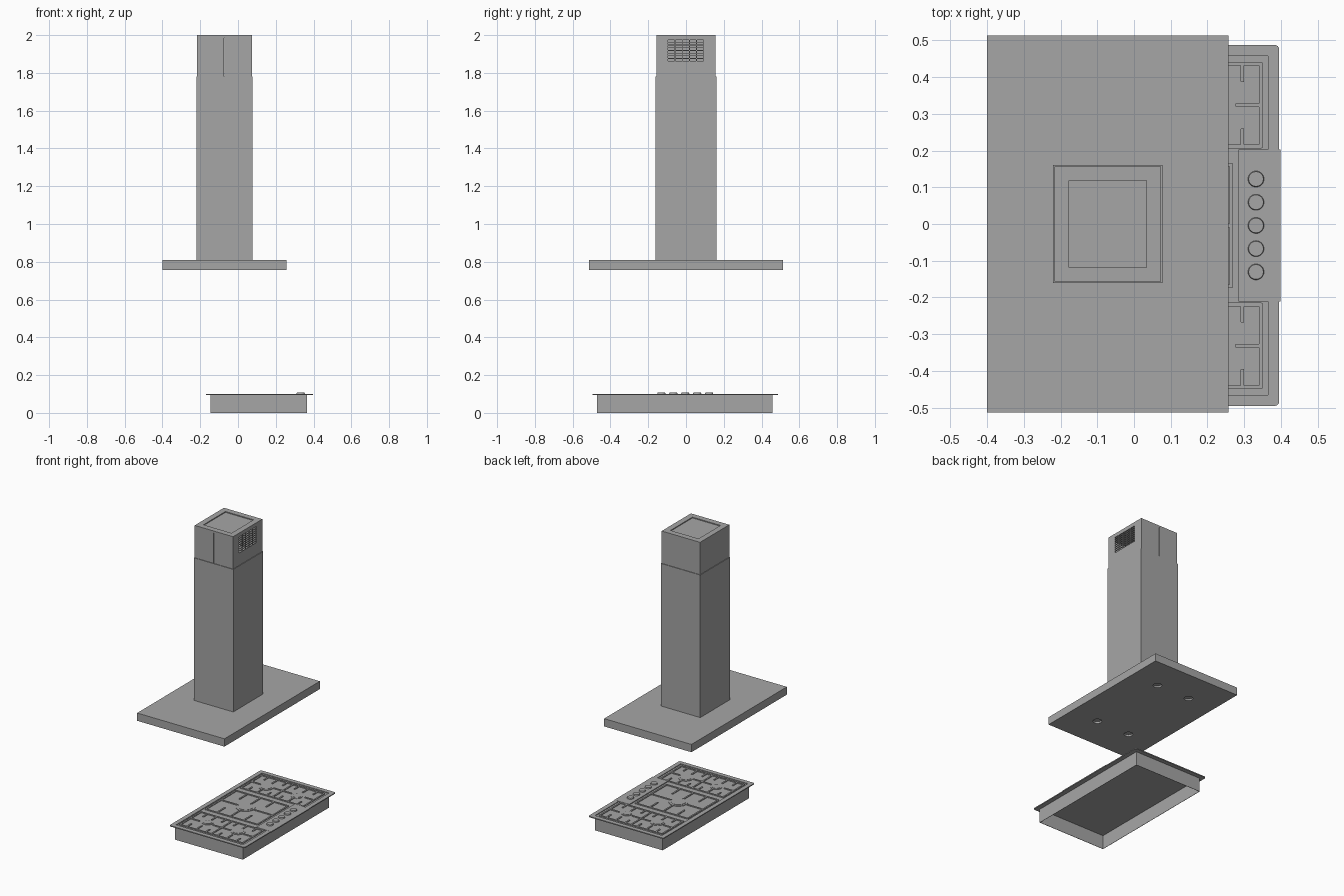
import bpy, bmesh
from mathutils import Matrix, Vector

cube = bpy.data.objects.get("Cube")
if cube:
    bpy.data.objects.remove(cube)

steel = bpy.data.materials.new("steel grey")
steel.use_nodes = True
colour = (0.38, 0.38, 0.38, 1)
steel.diffuse_color = colour
steel.node_tree.nodes["Principled BSDF"].inputs["Base Color"].default_value = colour


def finish(name, bm):
    mesh = bpy.data.meshes.new(name)
    bm.to_mesh(mesh)
    bm.free()
    mesh.materials.append(steel)
    obj = bpy.data.objects.new(name, mesh)
    bpy.context.collection.objects.link(obj)
    return obj


def add_box(bm, x, y, z, corner=0.0):
    """Box from (low, high) ranges, with optional rounded vertical edges."""
    size = Vector((x[1] - x[0], y[1] - y[0], z[1] - z[0]))
    mid = Vector((sum(x), sum(y), sum(z))) / 2
    mat = Matrix.Translation(mid) @ Matrix.Diagonal((*size, 1))
    verts = bmesh.ops.create_cube(bm, size=1, matrix=mat)["verts"]
    if corner:
        edges = {e for v in verts for e in v.link_edges
                 if abs(e.verts[0].co.z - e.verts[1].co.z) > size.z / 2}
        bmesh.ops.bevel(bm, geom=list(edges), offset=corner, segments=4,
                        profile=0.5, affect='EDGES')


def add_disc(bm, x, y, z, radius, top_radius=None, sides=32):
    mat = Matrix.Translation((x, y, sum(z) / 2))
    bmesh.ops.create_cone(bm, cap_ends=True, segments=sides, radius1=radius,
                          radius2=top_radius or radius, depth=z[1] - z[0], matrix=mat)


def sink_top(bm, margin, depth):
    """Inset the top face and press it down."""
    bm.normal_update()
    top = max(bm.faces, key=lambda f: f.calc_center_median().z)
    bmesh.ops.inset_region(bm, faces=[top], thickness=margin)
    ring = bmesh.ops.extrude_discrete_faces(bm, faces=[top])["faces"]
    bmesh.ops.translate(bm, verts=ring[0].verts[:], vec=(0, 0, -depth))


# Hood canopy with four recessed lights underneath
HOOD_X, MID_X = (-0.4, 0.257), -0.072
bm = bmesh.new()
add_box(bm, HOOD_X, (-0.513, 0.513), (0.757, 0.81))
canopy = finish("hood_canopy", bm)

bm = bmesh.new()
for dx in (-0.125, 0.125):
    for y in (-0.288, 0.288):
        add_disc(bm, MID_X + dx, y, (0.74, 0.769), 0.027)
cutter = finish("light_cutter", bm)
cutter.hide_render = True
cut = canopy.modifiers.new("lights", 'BOOLEAN')
cut.operation = 'DIFFERENCE'
cut.object = cutter
bpy.context.view_layer.objects.active = canopy
bpy.ops.object.modifier_apply(modifier=cut.name)
bpy.data.objects.remove(cutter)

# Lower chimney sleeve
bm = bmesh.new()
add_box(bm, (-0.22, 0.077), (-0.161, 0.161), (0.81, 1.78))
finish("lower_chimney", bm)

# Upper chimney: two C-shaped halves with a fine seam, and a vented side
UP_X, UP_Y, WALL = (-0.216, 0.073), 0.157, 0.004
bm = bmesh.new()
add_box(bm, (UP_X[0], UP_X[0] + WALL), (-UP_Y, UP_Y), (1.78, 1.996))
for s in (-1, 1):
    ys = sorted((s * UP_Y, s * (UP_Y - WALL)))
    add_box(bm, (UP_X[0], MID_X - 0.001), ys, (1.78, 1.996))
    add_box(bm, (MID_X + 0.001, UP_X[1]), ys, (1.78, 1.996))
finish("upper_chimney", bm)

bm = bmesh.new()
add_box(bm, UP_X, (-UP_Y, UP_Y), (1.985, 2.0))
sink_top(bm, 0.055, 0.006)
finish("chimney_top", bm)


def slot_lines(low, start, pitch, slot, count, high):
    lines = [low]
    for i in range(count):
        lines += [start + i * pitch, start + i * pitch + slot]
    return lines + [high]


# Vent wall: a grid of cells with every slot cell left open
ys = slot_lines(-UP_Y, -0.094, 0.038, 0.034, 5, UP_Y)
zs = slot_lines(1.78, 1.864, 0.0142, 0.0105, 8, 1.985)
bm = bmesh.new()
grid = [[bm.verts.new((UP_X[1], y, z)) for z in zs] for y in ys]
for i in range(len(ys) - 1):
    for j in range(len(zs) - 1):
        if not (i % 2 and j % 2):
            bm.faces.new((grid[i][j], grid[i + 1][j], grid[i + 1][j + 1], grid[i][j + 1]))
vent = finish("vent_wall", bm)
solid = vent.modifiers.new("thickness", 'SOLIDIFY')
solid.thickness = WALL
solid.offset = -1

# Cooktop housing, open underneath
bm = bmesh.new()
add_box(bm, (-0.145, 0.365), (-0.47, 0.458), (0, 0.095))
bm.normal_update()
ends = [f for f in bm.faces if abs(f.normal.z) > 0.5]
bmesh.ops.delete(bm, geom=ends, context='FACES_ONLY')
housing = finish("cooktop_housing", bm)
solid = housing.modifiers.new("thickness", 'SOLIDIFY')
solid.thickness = 0.003

# Cooktop plate with a shallow basin
MID_Y = -0.004
FLOOR, TOP = 0.0955, 0.1005
bm = bmesh.new()
add_box(bm, (-0.17, 0.395), (-0.495, 0.487), (0.094, TOP), 0.012)
sink_top(bm, 0.03, TOP - FLOOR)
finish("cooktop_plate", bm)

# Control panel and knobs
bm = bmesh.new()
add_box(bm, (0.285, 0.398), (MID_Y - 0.207, MID_Y + 0.207), (0.094, TOP + 0.0005))
finish("control_panel", bm)
for i in range(5):
    bm = bmesh.new()
    add_disc(bm, 0.332, MID_Y + (i - 2) * 0.0632, (0.1, 0.108), 0.022, 0.02)
    finish(f"knob_{i + 1}", bm)

# Burners: wide base and cap
burners = [(0.06, 0, 0.06), (0.225, -0.315, 0.046), (0.225, 0.315, 0.036),
           (-0.005, -0.315, 0.036), (-0.005, 0.315, 0.046)]
for i, (x, y, r) in enumerate(burners):
    bm = bmesh.new()
    add_disc(bm, x, MID_Y + y, (FLOOR, 0.0985), r)
    add_disc(bm, x, MID_Y + y, (0.0985, TOP), r * 0.75)
    finish(f"burner_{i + 1}", bm)


def grate(name, x, y, centres, prong, reach):
    """Rectangular frame with fingers pointing in around each burner centre."""
    bm = bmesh.new()
    w, z = 0.005, (FLOOR, TOP)

    def bar(x0, x1, y0, y1):
        add_box(bm, (x0 - w, x1 + w), (MID_Y + y0 - w, MID_Y + y1 + w), z, 0.004)

    for yy in y:
        bar(x[0], x[1], yy, yy)
    for xx in x:
        bar(xx, xx, y[0], y[1])
    middle = sum(y) / 2
    for c in centres:
        for px in (c - prong, c + prong):
            bar(px, px, y[0], y[0] + reach)
            bar(px, px, y[1] - reach, y[1])
        bar(c, c, y[0], middle - 0.055)
        bar(c, c, middle + 0.055, y[1])
    inner = centres[0] - 0.055, centres[-1] + 0.055
    bar(x[0], inner[0], middle, middle)
    bar(inner[1], x[1], middle, middle)
    if len(centres) == 2:
        split = sum(x) / 2
        bar(split, split, *y)
        bar(centres[0] + 0.05, centres[1] - 0.05, middle, middle)
    finish(name, bm)


# Cast grates over the burners
for label, s in (("right", -1), ("left", 1)):
    grate(f"{label}_grate", (-0.125, 0.345), sorted((s * 0.215, s * 0.44)),
          (-0.005, 0.225), 0.07, 0.045)
grate("middle_grate", (-0.125, 0.265), (-0.165, 0.165), (0.06,), 0.1, 0.085)

# Smooth round parts while keeping sharp edges
for obj in bpy.context.scene.objects:
    if obj.name.startswith(("knob", "burner")):
        bpy.ops.object.select_all(action='DESELECT')
        obj.select_set(True)
        bpy.context.view_layer.objects.active = obj
        bpy.ops.object.shade_smooth_by_angle()
